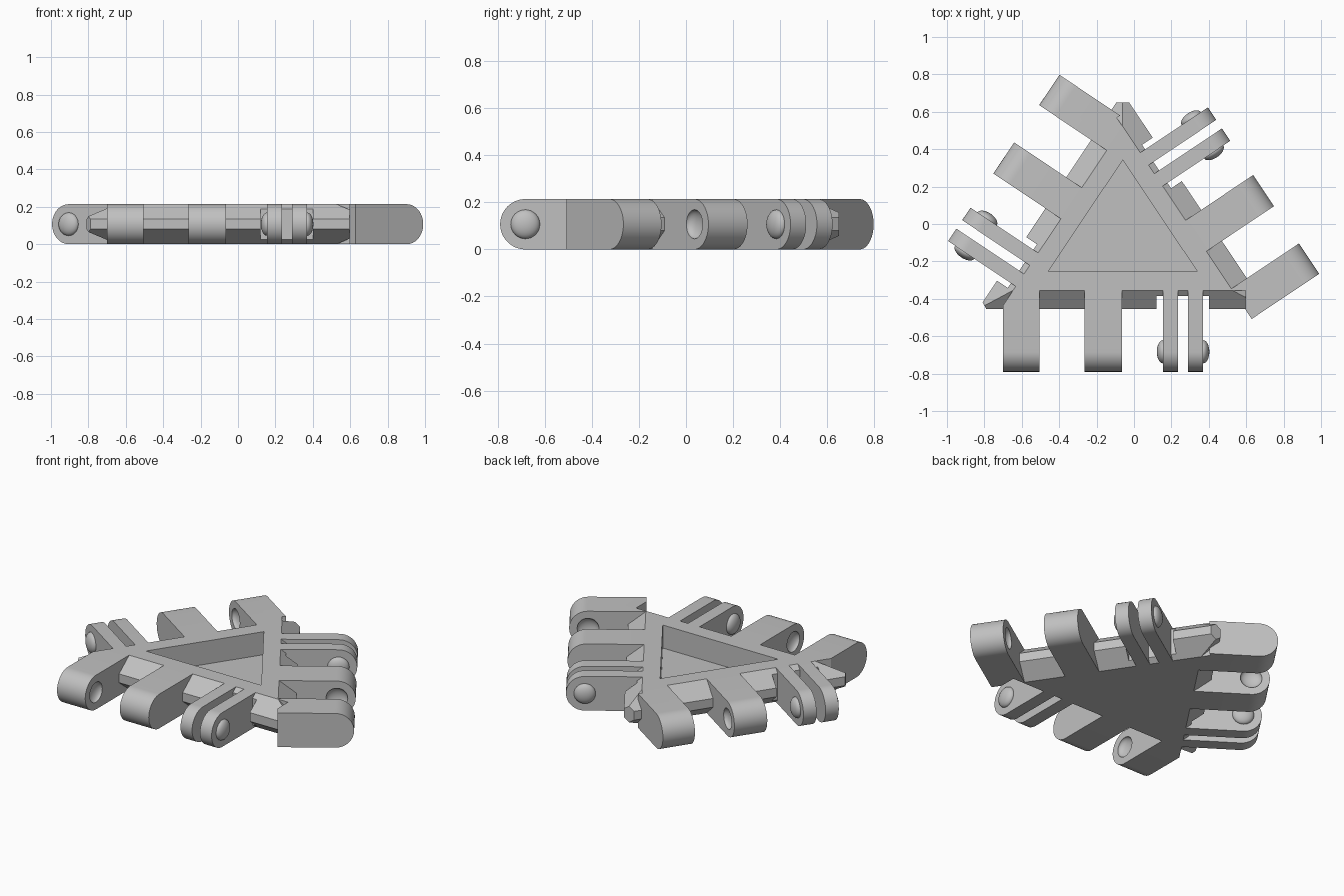
import bpy, bmesh, math
from mathutils import Matrix, Vector

if "Cube" in bpy.data.objects:
    bpy.data.objects.remove(bpy.data.objects["Cube"])

H = 0.214                 # plate thickness
R = H / 2                 # hinge radius
ROOT, TIP = -0.355, -0.79  # hinge arm start and end, in the edge frame
PIN_Y = TIP + R

grey = bpy.data.materials.new("light_grey")
grey.use_nodes = True
COLOUR = (0.53, 0.53, 0.53, 1)
grey.diffuse_color = COLOUR
grey.node_tree.nodes["Principled BSDF"].inputs["Base Color"].default_value = COLOUR


# Each edge frame has x along the edge and -y outward
def edge_frame(degrees, dx, dy):
    return Matrix.Rotation(math.radians(degrees), 4, "Z") @ Matrix.Translation((dx, dy, 0))


EDGES = {
    "front": edge_frame(0, 0, 0),
    "right": edge_frame(123.8, -0.072, 0.115),
    "left": edge_frame(236.2, 0.259, 0.015),
}
FRAMES = list(EDGES.values())


def finish(bm, name, matrix=Matrix()):
    bmesh.ops.recalc_face_normals(bm, faces=bm.faces)
    bm.transform(matrix)
    mesh = bpy.data.meshes.new(name)
    bm.to_mesh(mesh)
    bm.free()
    mesh.materials.append(grey)
    ob = bpy.data.objects.new(name, mesh)
    bpy.context.collection.objects.link(ob)
    return ob


def box_mesh(lo, hi):
    bm = bmesh.new()
    bmesh.ops.create_cube(bm, size=1)
    lo, hi = Vector(lo), Vector(hi)
    bm.transform(Matrix.Translation((lo + hi) / 2) @ Matrix.Diagonal((*(hi - lo), 1)))
    return bm


def slice_off(bm, point, normal):
    cut = bmesh.ops.bisect_plane(bm, geom=bm.verts[:] + bm.edges[:] + bm.faces[:], dist=1e-5,
                                 plane_co=point, plane_no=normal, clear_outer=True)
    edges = [e for e in cut["geom_cut"] if isinstance(e, bmesh.types.BMEdge)]
    if edges:
        bmesh.ops.edgeloop_fill(bm, edges=edges)


def slice_edge(bm, frame, point, normal):
    slice_off(bm, frame @ Vector(point), frame.to_3x3() @ Vector(normal))


def subtract(ob, cutter):
    cutter.hide_render = True
    mod = ob.modifiers.new("cut", "BOOLEAN")
    mod.operation = "DIFFERENCE"
    mod.solver = "EXACT"
    mod.object = cutter
    bpy.context.view_layer.objects.active = ob
    bpy.ops.object.modifier_apply(modifier=mod.name)
    bpy.data.objects.remove(cutter)


def button_mesh(x):
    bm = bmesh.new()
    bmesh.ops.create_uvsphere(bm, u_segments=32, v_segments=16, radius=1)
    bm.transform(Matrix.Translation((x, PIN_Y, R)) @ Matrix.Diagonal((0.033, 0.062, 0.062, 1)))
    return bm


def arm(name, x0, x1, frame):
    steps = 24
    profile = [(ROOT, 0)]
    for i in range(steps + 1):
        a = math.pi * i / steps
        profile.append((PIN_Y - R * math.sin(a), R - R * math.cos(a)))
    profile.append((ROOT, H))
    bm = bmesh.new()
    face = bm.faces.new([bm.verts.new((x0, y, z)) for y, z in profile])
    out = bmesh.ops.extrude_face_region(bm, geom=[face])
    moved = [v for v in out["geom"] if isinstance(v, bmesh.types.BMVert)]
    bmesh.ops.translate(bm, vec=(x1 - x0, 0, 0), verts=moved)
    return finish(bm, name, frame)


# Triangular plate with a ridged rim and blunt corners
bm = box_mesh((-2, -2, 0), (2, 2, H))
for f in FRAMES:
    slice_edge(bm, f, (0, -0.455, 0), (0, -1, 0))
    slice_edge(bm, f, (0, ROOT, H), (0, -0.079, 0.1))
    slice_edge(bm, f, (0, ROOT, 0), (0, -0.08, -0.1))
for dist, normal in ((0.65, (0, 1, 0)), (0.911, (-0.882, -0.471, 0)), (0.80, (0.882, -0.471, 0))):
    slice_off(bm, Vector(normal) * dist, normal)
plate = finish(bm, "triangle_plate")

# Recessed triangle in the top
bm = box_mesh((-2, -2, 0.07), (2, 2, 0.5))
for f in FRAMES:
    slice_edge(bm, f, (0, -0.255, 0), (0, -1, 0))
subtract(plate, finish(bm, "recess_cutter"))

# Rim notches around the clip arms
for f in FRAMES:
    subtract(plate, finish(box_mesh((0.12, -0.6, -0.1), (0.40, -0.386, 0.4)), "notch_cutter", f))

# Hinge arms: two wide socket arms and a pair of thin clips on each edge
parts = [plate]
for i, (side, f) in enumerate(EDGES.items()):
    outer = arm(side + "_outer_arm", -0.70, -0.505, f)
    inner = arm(side + "_inner_arm", -0.265, -0.065, f)
    subtract(outer, finish(button_mesh(-0.505), "socket_cutter", f))
    subtract(inner, finish(button_mesh(-0.265), "socket_cutter", f))
    clearance = box_mesh((0.40, -0.7, -0.1), (0.595, ROOT, 0.4))
    subtract(outer, finish(clearance, "clearance_cutter", FRAMES[i - 1]))
    parts += [outer, inner]
    for label, x0, x1, bump in (("first", 0.155, 0.235, 0.155), ("second", 0.29, 0.37, 0.37)):
        parts.append(arm(f"{side}_{label}_clip", x0, x1, f))
        parts.append(finish(button_mesh(bump), f"{side}_{label}_clip_button", f))

# Smooth the rounded surfaces, keep the hard edges
bpy.ops.object.select_all(action="DESELECT")
for ob in parts:
    ob.select_set(True)
bpy.context.view_layer.objects.active = plate
bpy.ops.object.shade_smooth_by_angle(angle=math.radians(30))
